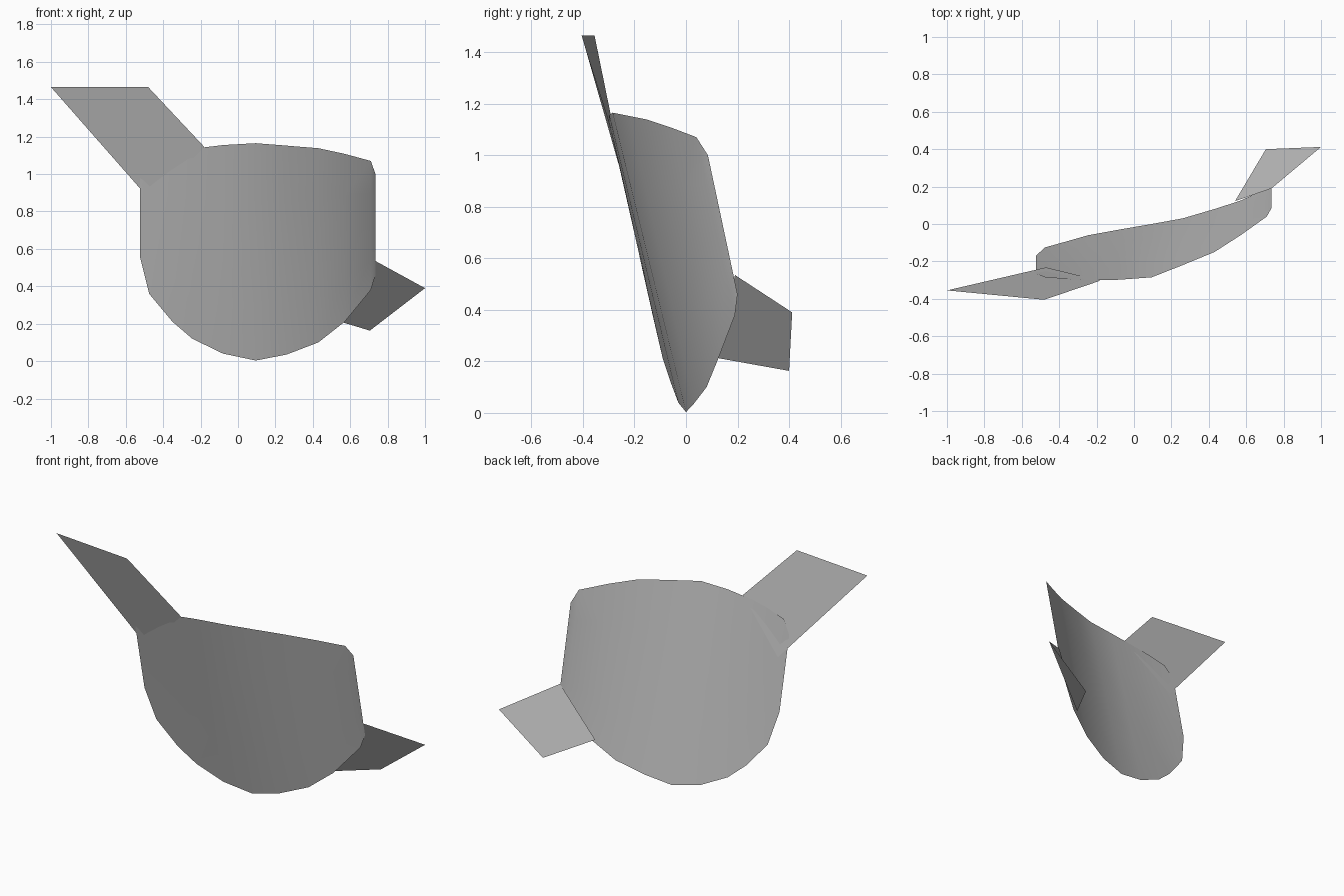
import bpy
import bmesh
from mathutils import Vector

cube = bpy.data.objects.get("Cube")
if cube:
    bpy.data.objects.remove(cube, do_unlink=True)

# Single flat grey
grey = bpy.data.materials.new("plain grey")
grey.use_nodes = True
colour = (0.5, 0.5, 0.5, 1)
grey.diffuse_color = colour
grey.node_tree.nodes["Principled BSDF"].inputs["Base Color"].default_value = colour


def make_sheet(name, grid, smooth=False):
    """Skin a grid of points (a list of equal rows) as an open sheet."""
    bm = bmesh.new()
    rows = [[bm.verts.new(p) for p in row] for row in grid]
    for low, high in zip(rows, rows[1:]):
        for i in range(len(low) - 1):
            bm.faces.new((low[i], low[i + 1], high[i + 1], high[i]))
    mesh = bpy.data.meshes.new(name)
    bm.to_mesh(mesh)
    bm.free()
    mesh.materials.append(grey)
    obj = bpy.data.objects.new(name, mesh)
    bpy.context.collection.objects.link(obj)
    for poly in mesh.polygons:
        poly.use_smooth = smooth
    return obj


# Shield: curved plate, ruled between its lower and upper rims
# each station: x, lower y, lower z, upper y, upper z
stations = [
    (-0.525, -0.17, 0.56, -0.265, 1.0),
    (-0.475, -0.125, 0.36, -0.285, 1.08),
    (-0.35, -0.09, 0.21, -0.295, 1.115),
    (-0.245, -0.06, 0.12, -0.3, 1.135),
    (-0.08, -0.03, 0.04, -0.298, 1.155),
    (0.095, 0, 0.003, -0.285, 1.165),
    (0.26, 0.03, 0.035, -0.22, 1.152),
    (0.43, 0.08, 0.1, -0.15, 1.138),
    (0.57, 0.125, 0.21, -0.06, 1.108),
    (0.71, 0.19, 0.38, 0.04, 1.07),
    (0.735, 0.2, 0.46, 0.085, 1.0),
]
steps = 4
lower = [Vector((x, y, z)) for x, y, z, _, _ in stations]
upper = [Vector((x, y, z)) for x, _, _, y, z in stations]
make_sheet("shield_plate",
           [[a.lerp(b, k / steps) for a, b in zip(lower, upper)]
            for k in range(steps + 1)], smooth=True)

# Straps: flat tabs from opposite corners of the plate
make_sheet("upper_right_strap", [
    [(-0.47, -0.232, 0.862), (-0.18, -0.303, 1.145)],
    [(-1, -0.355, 1.465), (-0.48, -0.405, 1.465)],
])
make_sheet("lower_left_strap", [
    [(0.54, 0.122, 0.213), (0.735, 0.19, 0.535)],
    [(0.705, 0.4, 0.163), (1, 0.412, 0.39)],
])
